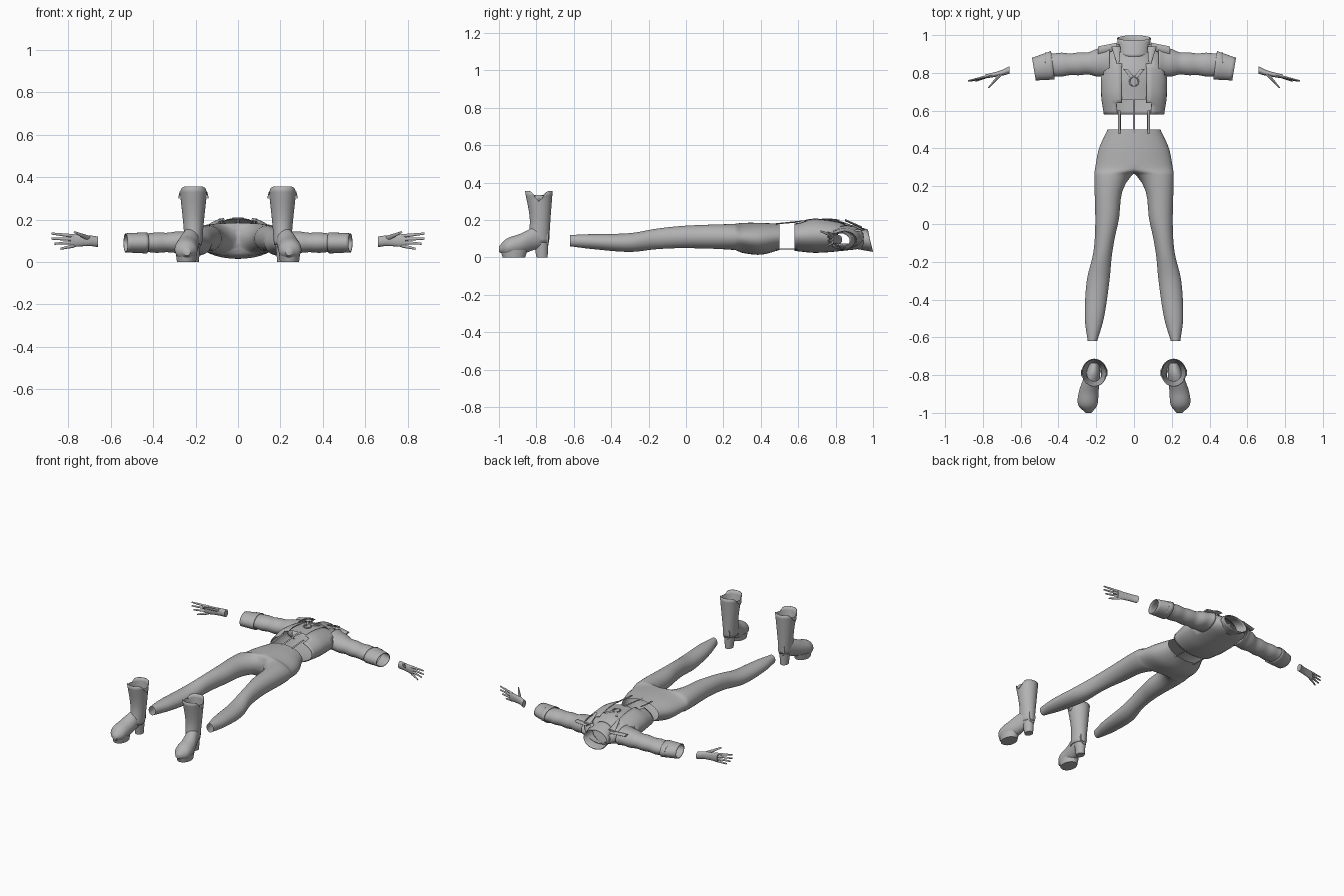
import bpy, bmesh
from math import sin, cos, pi, radians
from mathutils import Vector

if "Cube" in bpy.data.objects:
    bpy.data.objects.remove(bpy.data.objects["Cube"], do_unlink=True)

grey = bpy.data.materials.new("plain grey")
grey.use_nodes = True
grey.diffuse_color = (0.45, 0.45, 0.45, 1)
grey.node_tree.nodes["Principled BSDF"].inputs["Base Color"].default_value = grey.diffuse_color

# Sweep direction, then the two directions across it
SWEEPS = {
    "x": (Vector((1, 0, 0)), Vector((0, 1, 0)), Vector((0, 0, 1))),
    "y": (Vector((0, 1, 0)), Vector((1, 0, 0)), Vector((0, 0, 1))),
    "z": (Vector((0, 0, 1)), Vector((1, 0, 0)), Vector((0, 1, 0))),
}


def smooth_rings(keys, steps):
    """Fill in rings between the key rings along a smooth curve."""
    keys = [Vector(key) for key in keys]
    last = len(keys) - 1

    def slope(index):
        before, after = keys[max(index - 1, 0)], keys[min(index + 1, last)]
        return (after - before) / (after[0] - before[0])

    rings = []
    for index in range(last):
        start, end = keys[index], keys[index + 1]
        span = end[0] - start[0]
        for step in range(steps):
            t = step / steps
            blend = t * t * (3 - 2 * t)
            ring = start.lerp(end, blend)
            ring += slope(index) * span * t * (1 - t) ** 2
            ring -= slope(index + 1) * span * t * t * (1 - t)
            rings.append(ring)
    rings.append(keys[last])
    return rings


def loft(name, sweep, keys, sides=32, steps=6, cap=False, half=False, mirror=True,
         thick=0, fold=0, rim=None, drop=None):
    """Skin ellipses given as (along, centre, centre, radius, radius)."""
    bm = bmesh.new()
    forward, across, up = SWEEPS[sweep]
    loops = []
    for along, middle, height, wide, high in smooth_rings(keys, steps):
        loop = []
        swell = 1 + fold * sin(along * 70)
        for side in range(sides):
            angle = 2 * pi * side / sides
            offset = middle + wide * swell * cos(angle)
            if half:
                offset = max(offset, 0)
            shift = rim(angle, along) if rim else 0
            loop.append(bm.verts.new(forward * (along + shift) + across * offset
                                     + up * (height + high * swell * sin(angle))))
        loops.append(loop)
    for first, second in zip(loops, loops[1:]):
        for side in range(sides):
            bm.faces.new((first[side - 1], first[side], second[side], second[side - 1]))
    if cap:
        bm.faces.new(loops[0])
        bm.faces.new(loops[-1])
    if half:
        wall = [face for face in bm.faces if all(v.co.x < 0.001 for v in face.verts)]
        bmesh.ops.delete(bm, geom=wall, context="FACES")
    if drop:
        gone = [face for face in bm.faces if drop(face.calc_center_median())]
        bmesh.ops.delete(bm, geom=gone, context="FACES")
    bmesh.ops.recalc_face_normals(bm, faces=bm.faces)

    mesh = bpy.data.meshes.new(name)
    bm.to_mesh(mesh)
    bm.free()
    mesh.materials.append(grey)
    obj = bpy.data.objects.new(name, mesh)
    bpy.context.collection.objects.link(obj)
    if mirror:
        obj.modifiers.new("mirror", "MIRROR")
    if thick:
        obj.modifiers.new("cloth", "SOLIDIFY").thickness = thick
    bpy.ops.object.select_all(action="DESELECT")
    obj.select_set(True)
    bpy.context.view_layer.objects.active = obj
    bpy.ops.object.shade_smooth_by_angle(angle=radians(50))


def strip(name, start, end, width, **options):
    """Flat narrow band running along y between two points."""
    keys = [(y, x, z, width, 0.003) for x, y, z in (start, end)]
    loft(name, "y", keys, sides=8, steps=1, cap=True, **options)


# Trousers: half a pelvis running into one leg, mirrored
loft("trousers", "y", [
    (.5, 0, .11, .14, .07), (.4, 0, .1, .185, .085), (.3, 0, .105, .205, .08),
    (.26, .11, .11, .1, .07), (0, .145, .11, .06, .06), (-.15, .165, .1, .05, .055),
    (-.3, .19, .08, .06, .05), (-.5, .21, .085, .05, .04), (-.62, .22, .09, .025, .03)],
    half=True)


# Jacket body, open down the front and at the armholes
def jacket_opening(point):
    front = abs(point.x) < .08 and point.z > .12
    armhole = abs(point.x) > .14 and .8 < point.y < .92 and abs(point.z - .1) < .04
    return front or armhole


loft("jacket_body", "y", [
    (.58, 0, .115, .16, .08), (.7, 0, .12, .175, .095), (.88, 0, .11, .16, .07),
    (.95, 0, .1, .09, .05)], mirror=False, thick=.006, drop=jacket_opening)

# Sleeves with folds, and turned-back cuffs
loft("sleeve", "x", [
    (.13, .86, .11, .09, .06), (.25, .85, .095, .06, .05), (.47, .84, .09, .065, .045)],
    steps=10, thick=.004, fold=.04)
loft("cuff", "x", [(.43, .84, .09, .075, .05), (.53, .82, .09, .06, .045)],
     thick=.005, rim=lambda angle, along: .01 * cos(angle))

# Cropped inner top, front only, and its slanting collar
loft("inner_top", "y", [
    (.66, 0, .12, .15, .08), (.8, 0, .12, .15, .08), (.92, 0, .1, .08, .06)],
    mirror=False, drop=lambda point: point.z < .14)
loft("collar", "y", [(.9, 0, .11, .075, .06), (.985, 0, .09, .085, .055)],
     mirror=False, thick=.005, rim=lambda angle, along: -.014 * sin(angle))

# Lapels and shoulder tabs
loft("lapel", "y", [(.85, .085, .2, .006, .006), (.94, .095, .16, .025, .006)],
     sides=8, steps=1, cap=True)
loft("shoulder_tab", "x", [(.09, .94, .15, .02, .006), (.19, .92, .145, .02, .006)],
     sides=8, steps=1, cap=True)

# Narrow straps joining the top and the trousers
strip("front_strap", (.078, .48, .18), (.078, .6, .19), .006)
strip("back_strap", (.075, .48, .045), (.075, .6, .045), .006)
strip("centre_strap", (0, .48, .18), (0, .67, .2), .006, mirror=False)

# Pendant: ring, bow wings and a drop
bpy.ops.mesh.primitive_torus_add(location=(0, .755, .205), major_radius=.024, minor_radius=.004,
                                 major_segments=24, minor_segments=8)
ring = bpy.context.object
ring.name = "pendant_ring"
ring.data.materials.append(grey)
bpy.ops.object.shade_smooth_by_angle()
strip("pendant_wing", (.01, .775, .205), (.045, .82, .2), .01)
strip("pendant_drop", (0, .73, .205), (0, .775, .205), .01, mirror=False)

# Hands: palm, four spread fingers and a thumb
loft("palm", "x", [
    (.66, .815, .095, .02, .025), (.7, .8, .1, .015, .025), (.79, .78, .1, .01, .03)],
    sides=16, cap=True)
for count, finger in enumerate(("index", "middle", "ring", "little")):
    reach = .88 - .007 * count * (count - 1)
    root, tip = .122 - .015 * count, .134 - .024 * count
    loft(finger + "_finger", "x", [(.77, .783, root, .008, .009), (reach, .757, tip, .004, .005)],
         sides=8, steps=2, cap=True)
loft("thumb", "y", [(.8, .7, .11, .013, .013), (.72, .77, .14, .005, .005)],
     sides=8, steps=2, cap=True)

# Boots: foot, platform sole, block heel and notched shaft
loft("boot_foot", "y", [
    (-1, .24, .045, .015, .015), (-.96, .245, .055, .05, .045), (-.89, .24, .07, .052, .055),
    (-.8, .22, .105, .04, .06), (-.735, .21, .11, .025, .045)], cap=True)
loft("boot_sole", "z", [(0, .243, -.92, .045, .06), (.04, .243, -.92, .05, .072)], cap=True)
loft("boot_heel", "z", [(0, .21, -.77, .025, .03), (.1, .21, -.775, .035, .04)], cap=True)


def rim_notch(angle, along):
    return -.055 * abs(cos(angle)) ** 12 if along > .33 else 0


loft("boot_shaft", "z", [
    (.08, .21, -.79, .04, .058), (.2, .21, -.78, .05, .055), (.355, .21, -.787, .067, .074)],
    thick=.004, rim=rim_notch)
